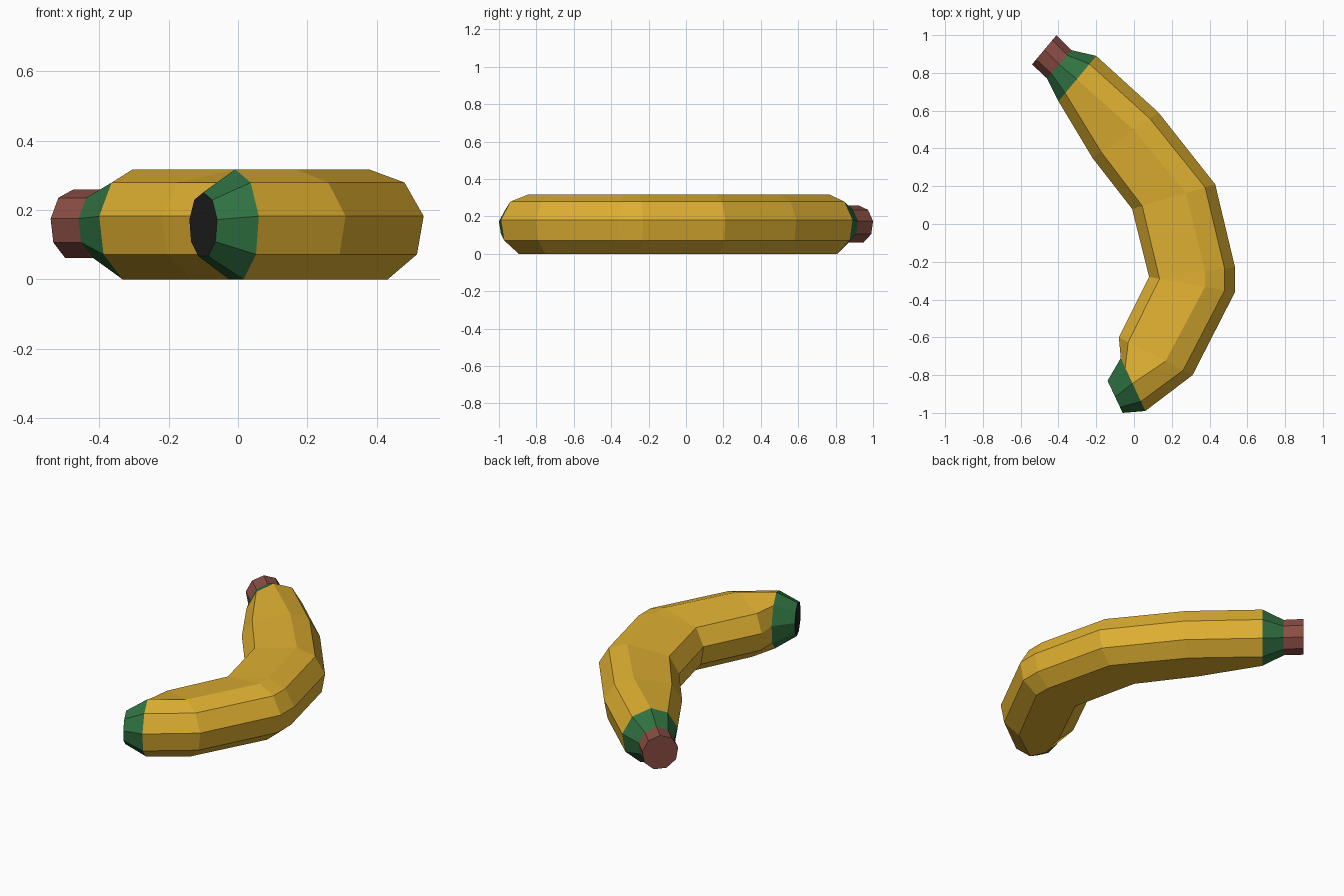
import bpy, bmesh, math
from mathutils import Vector

if "Cube" in bpy.data.objects:
    bpy.data.objects.remove(bpy.data.objects["Cube"])


def srgb(r, g, b):
    def lin(c):
        c /= 255
        return c / 12.92 if c <= 0.04045 else ((c + 0.055) / 1.055) ** 2.4
    return (lin(r), lin(g), lin(b), 1)


def material(name, rgb):
    m = bpy.data.materials.new(name)
    m.diffuse_color = srgb(*rgb)
    m.use_nodes = True
    m.node_tree.nodes["Principled BSDF"].inputs["Base Color"].default_value = m.diffuse_color
    return m


mats = [material("yellow peel", (222, 175, 49)),
        material("unripe green", (48, 114, 66)),
        material("stem brown", (139, 78, 68)),
        material("tip black", (33, 33, 33))]
YELLOW, GREEN, BROWN, BLACK = range(4)

SIDES = 9
# Rings along the fruit: outer-curve point, inner-curve point, radius, centre height
rings = [
    ((-0.41, 1.00), (-0.54, 0.845), 0.102, 0.157),
    ((-0.33, 0.92), (-0.46, 0.77), 0.102, 0.157),
    ((-0.20, 0.89), (-0.40, 0.65), 0.1635, 0.1537),
    ((0.13, 0.59), (-0.22, 0.35), 0.1635, 0.1537),
    ((0.43, 0.21), (-0.01, 0.08), 0.1635, 0.1537),
    ((0.535, -0.23), (0.08, -0.28), 0.1635, 0.1537),
    ((0.535, -0.36), (0.08, -0.28), 0.1635, 0.1537),
    ((0.31, -0.80), (-0.08, -0.60), 0.1635, 0.1537),
    ((0.06, -0.99), (-0.07, -0.71), 0.1635, 0.1537),
    ((-0.06, -1.00), (-0.14, -0.83), 0.095, 0.156),
]
# Colour of each band between neighbouring rings
bands = [BROWN, GREEN] + [YELLOW] * 6 + [GREEN]

bm = bmesh.new()
loops = []
for outer, inner, r, zc in rings:
    o, i = Vector(outer), Vector(inner)
    d = (o - i).normalized()
    reach = r * math.cos(math.radians(10))
    loop = []
    for k in range(SIDES):
        a = math.radians(-70 + 40 * k)
        # the outer half keeps to the outer curve, the inner half to the inner one
        centre = o - d * reach if k < 5 else i + d * reach
        p = centre + d * (r * math.cos(a))
        loop.append(bm.verts.new((p.x, p.y, zc + r * math.sin(a))))
    loops.append(loop)

# Skin between the rings
for a, b, colour in zip(loops, loops[1:], bands):
    for k in range(SIDES):
        n = (k + 1) % SIDES
        bm.faces.new((a[k], a[n], b[n], b[k])).material_index = colour

# Cut stem end and dark blossom end
bm.faces.new(loops[0]).material_index = BROWN
bm.faces.new(loops[-1]).material_index = BLACK

# The two rings at the bend share their inner side
bmesh.ops.remove_doubles(bm, verts=loops[5] + loops[6], dist=0.04)
bmesh.ops.recalc_face_normals(bm, faces=bm.faces[:])

mesh = bpy.data.meshes.new("banana")
bm.to_mesh(mesh)
bm.free()
for m in mats:
    mesh.materials.append(m)
bpy.context.collection.objects.link(bpy.data.objects.new("banana", mesh))
